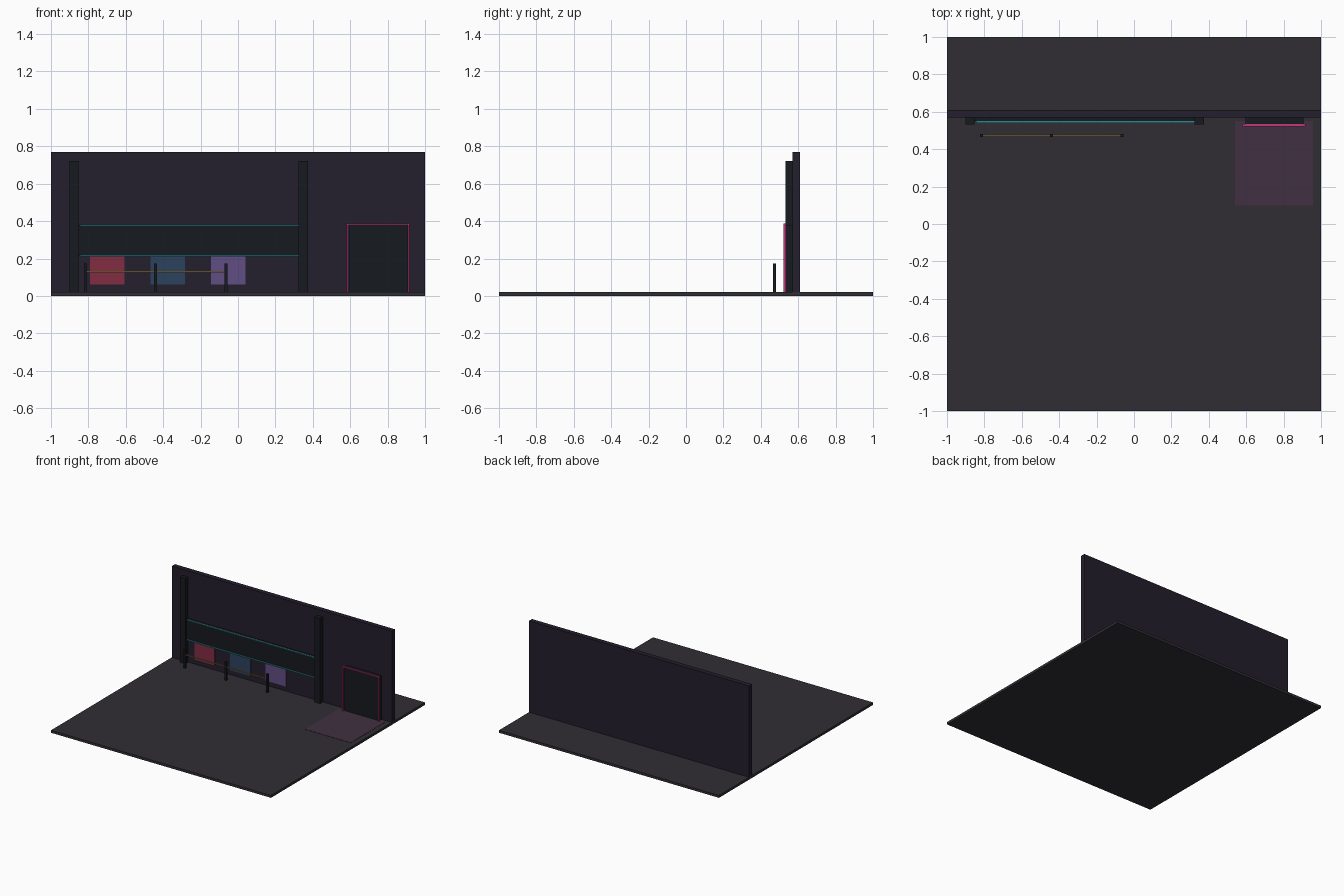
import bpy

if "Cube" in bpy.data.objects:
    bpy.data.objects.remove(bpy.data.objects["Cube"])


def material(name, rgb):
    m = bpy.data.materials.new(name)
    m.diffuse_color = (*rgb, 1)
    m.use_nodes = True
    m.node_tree.nodes["Principled BSDF"].inputs["Base Color"].default_value = m.diffuse_color
    return m


asphalt = material("asphalt", (0.030, 0.027, 0.034))
plaster = material("dark_plaster", (0.017, 0.013, 0.026))
metal = material("dark_metal", (0.008, 0.010, 0.014))
cyan = material("cyan_light", (0.03, 0.24, 0.28))
pink = material("pink_light", (0.55, 0.04, 0.20))
amber = material("amber_rail", (0.32, 0.22, 0.07))
glow = material("floor_glow", (0.052, 0.030, 0.052))
red = material("red_poster", (0.22, 0.025, 0.055))
blue = material("blue_poster", (0.025, 0.055, 0.11))
violet = material("violet_poster", (0.12, 0.075, 0.23))


def box(name, x, y, z, mat):
    """Box from its (min, max) range on each axis."""
    bpy.ops.mesh.primitive_cube_add(size=1)
    ob = bpy.context.object
    ob.name = name
    ob.location = [(a + b) / 2 for a, b in (x, y, z)]
    ob.scale = [b - a for a, b in (x, y, z)]
    bpy.ops.object.transform_apply(location=True, rotation=False, scale=True)
    ob.data.materials.append(mat)
    return ob


FLOOR = 0.02

# Ground slab and wall
box("ground_slab", (-1, 1), (-1, 1), (0, FLOOR), asphalt)
box("back_wall", (-1, 1), (0.57, 0.61), (FLOOR, 0.77), plaster)

# Pillars on the wall
for i, x in enumerate((-0.877, 0.348)):
    box(f"pillar_{i + 1}", (x - 0.025, x + 0.025), (0.533, 0.57), (FLOOR, 0.72), metal)

# Fascia panel with light strips along its edges
box("fascia_panel", (-0.852, 0.323), (0.55, 0.57), (0.215, 0.38), metal)
for name, z in (("lower", 0.215), ("upper", 0.378)):
    box(f"{name}_light_strip", (-0.845, 0.325), (0.54, 0.55), (z - 0.004, z + 0.004), cyan)

# Posters below the panel
for name, x, mat in (("red", -0.70, red), ("blue", -0.375, blue), ("violet", -0.052, violet)):
    box(f"{name}_poster", (x - 0.092, x + 0.092), (0.564, 0.57), (0.06, 0.215), mat)

# Railing in front of the posters
for i, x in enumerate((-0.815, -0.44, -0.065)):
    box(f"rail_post_{i + 1}", (x - 0.008, x + 0.008), (0.466, 0.482), (FLOOR, 0.172), metal)
box("hand_rail", (-0.807, -0.073), (0.471, 0.479), (0.125, 0.132), amber)

# Doorway with lit frame and its glow on the floor
box("door", (0.595, 0.905), (0.535, 0.57), (FLOOR, 0.38), metal)
for side, x in (("left", 0.585), ("right", 0.912)):
    box(f"{side}_door_light", (x - 0.004, x + 0.004), (0.521, 0.535), (FLOOR, 0.388), pink)
box("top_door_light", (0.581, 0.916), (0.521, 0.535), (0.380, 0.388), pink)
box("floor_glow_patch", (0.54, 0.956), (0.098, 0.55), (FLOOR, FLOOR + 0.002), glow)
